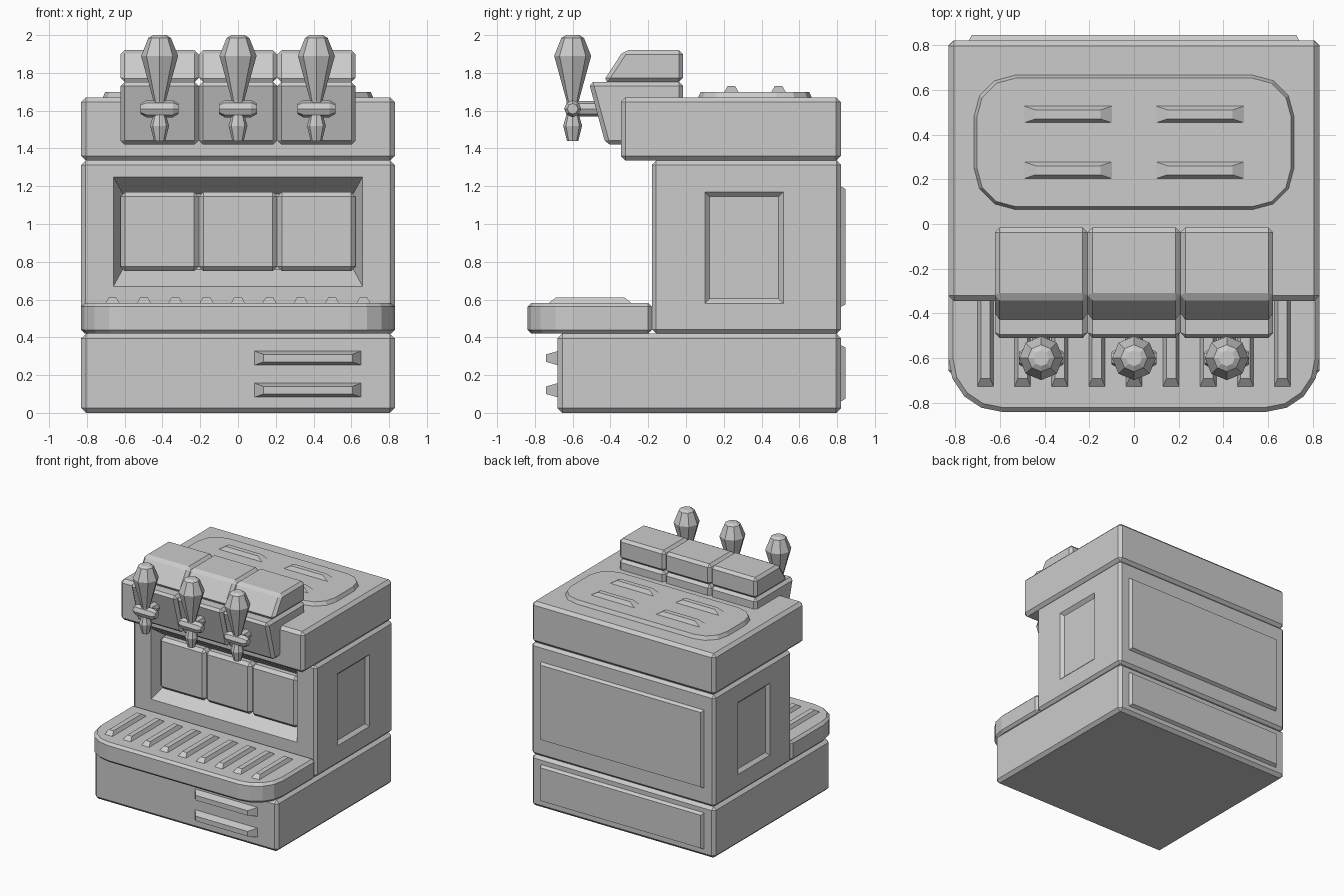
import bpy, bmesh
from math import sin, cos, pi, radians
from mathutils import Vector

if "Cube" in bpy.data.objects:
    bpy.data.objects.remove(bpy.data.objects["Cube"])


def finish(name, bm, bevel=0):
    bmesh.ops.recalc_face_normals(bm, faces=bm.faces)
    me = bpy.data.meshes.new(name)
    bm.to_mesh(me)
    bm.free()
    ob = bpy.data.objects.new(name, me)
    bpy.context.collection.objects.link(ob)
    if bevel:
        m = ob.modifiers.new("bevel", 'BEVEL')
        m.width, m.segments = bevel, 1
        m.limit_method, m.angle_limit = 'ANGLE', radians(30)
    return ob


def loft(name, rings, bevel=0):
    """Skin a list of equal point rings and cap both ends."""
    bm = bmesh.new()
    vs = [[bm.verts.new(p) for p in r] for r in rings]
    n = len(vs[0])
    for a, b in zip(vs, vs[1:]):
        for i in range(n):
            j = (i + 1) % n
            bm.faces.new((a[i], a[j], b[j], b[i]))
    bm.faces.new(vs[0])
    bm.faces.new(vs[-1])
    return finish(name, bm, bevel)


def box(name, lo, hi, bevel=0, axis=None, sign=1, inset=(0, 0, 0)):
    """Box between two corners; the face on axis/sign may shrink by inset."""
    bm = bmesh.new()
    bmesh.ops.create_cube(bm, size=2)
    lo, hi, inset = Vector(lo), Vector(hi), Vector(inset)
    mid, half = (lo + hi) / 2, (hi - lo) / 2
    for v in bm.verts:
        c = v.co.copy()
        h = half - inset if axis is not None and c[axis] * sign > 0 else half
        v.co = mid + Vector([c[i] * h[i] for i in range(3)])
    return finish(name, bm, bevel)


def lathe(name, center, axis, profile, n=8):
    """Turn (offset, radius) pairs around a line along the axis."""
    rings = []
    u, w = (axis + 1) % 3, (axis + 2) % 3
    for off, r in profile:
        ring = []
        for i in range(n):
            p = list(center)
            p[axis] += off
            p[u] += r * cos(2 * pi * i / n)
            p[w] += r * sin(2 * pi * i / n)
            ring.append(p)
        rings.append(ring)
    return loft(name, rings)


def arc(cx, cy, r, start, seg):
    return [(cx + r * cos(start + pi / 2 * i / seg), cy + r * sin(start + pi / 2 * i / seg))
            for i in range(seg + 1)]


def cut(ob, cutter):
    m = ob.modifiers.new("cut", 'BOOLEAN')
    m.operation, m.solver, m.object = 'DIFFERENCE', 'EXACT', cutter
    cutter.hide_render = True
    cutter.hide_set(True)


# Main housing
box("base", (-.83, -.68, 0), (.83, .82, .42), .025)
body = box("body", (-.83, -.18, .42), (.83, .82, 1.335), .022)
box("top_housing", (-.83, -.345, 1.335), (.83, .82, 1.67), .025)

# Front recess and side recesses
cut(body, box("front_recess_cutter", (-.668, -.20, .655), (.668, -.06, 1.265),
              axis=1, sign=1, inset=(.058, 0, .105)))
for s, side in ((-1, "left"), (1, "right")):
    xs = sorted((s * .84, s * .805))
    cut(body, box(side + "_recess_cutter", (xs[0], .09, .57), (xs[1], .525, 1.18),
                  axis=0, sign=-s, inset=(0, .035, .035)))

# Raised back panels
for name, z0, z1 in (("upper_back_panel", .55, 1.21), ("lower_back_panel", .05, .37)):
    box(name, (-.75, .80, z0), (.75, .845, z1), axis=1, sign=1, inset=(.025, 0, .025))

# Drip tray with rounded front corners, and its ribs
outline = ([(.83, -.18), (-.83, -.18)] + arc(-.59, -.60, .24, pi, 4)
           + arc(.59, -.60, .24, 1.5 * pi, 4))
loft("drip_tray", [[(x, y, z) for x, y in outline] for z in (.42, .582)], .02)
for i in range(9):
    x = (i - 4) * .166
    box("tray_rib", (x - .04, -.735, .575), (x + .04, -.28, .61),
        axis=2, sign=1, inset=(.019, .045, 0))

# Base front louvers
for z in (.08, .25):
    box("front_louver", (.08, -.74, z), (.66, -.67, z + .08),
        axis=1, sign=-1, inset=(.055, 0, .02))

# Lid plate on top with four louvers
rings = []
for z, d in ((1.66, 0), (1.70, .018)):
    r, x, y0, y1 = .19 - d, .53, .25, .48
    pts = (arc(x, y1, r, 0, 3) + arc(-x, y1, r, pi / 2, 3)
           + arc(-x, y0, r, pi, 3) + arc(x, y0, r, 1.5 * pi, 3))
    rings.append([(px, py, z) for px, py in pts])
loft("lid_plate", rings)
for x in (-.295, .295):
    for y in (.20, .45):
        box("lid_louver", (x - .205, y, 1.695), (x + .205, y + .08, 1.73),
            axis=2, sign=1, inset=(.06, .02, 0))

# Three dispensers: back panel, two-part head and tap
lower = [(-.515, 1.752), (-.425, 1.42), (-.015, 1.42), (-.015, 1.752)]
upper = [(-.44, 1.752), (-.33, 1.92), (-.015, 1.92), (-.015, 1.752)]
for x in (-.415, 0, .415):
    x0, x1 = x - .2075, x + .2075
    box("display_panel", (x0, -.135, .75), (x1, -.04, 1.17), .025)
    for name, prof in (("dispenser_head", lower), ("dispenser_cap", upper)):
        loft(name, [[(px, y, z) for y, z in prof] for px in (x0, x1)], .022)
    c = (x, -.6, 1.61)
    lathe("tap_handle", c, 2, [(-.03, .028), (.04, .032), (.28, .098), (.375, .06), (.39, .035)])
    lathe("tap_nozzle", c, 2, [(-.17, .03), (-.09, .05), (-.02, .03)])
    lathe("tap_crossbar", c, 0, [(-.1, .028), (-.07, .045), (.07, .045), (.1, .028)])
    lathe("tap_stem", c, 1, [(0, .04), (.16, .04)])
